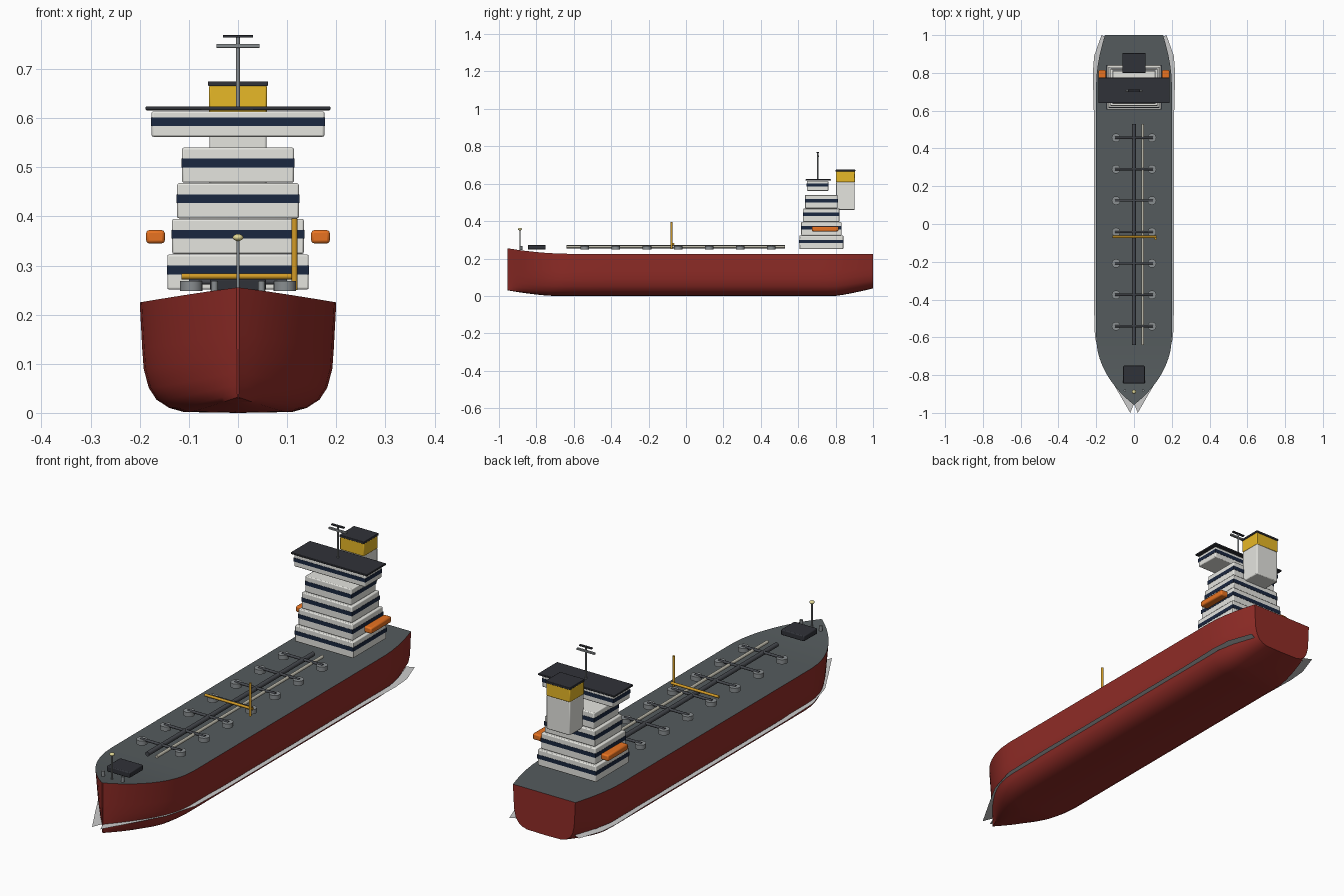
import bpy, bmesh
from math import radians, pi
from mathutils import Vector

if "Cube" in bpy.data.objects:
    bpy.data.objects.remove(bpy.data.objects["Cube"])


def mat(name, r, g, b):
    m = bpy.data.materials.new(name)
    m.diffuse_color = (r, g, b, 1)
    m.use_nodes = True
    m.node_tree.nodes["Principled BSDF"].inputs["Base Color"].default_value = m.diffuse_color
    return m


RED = mat("hull_red", .28, .025, .02)
DECK = mat("deck_grey", .09, .105, .11)
WHITE = mat("white", .78, .78, .74)
NAVY = mat("window_navy", .01, .02, .05)
DARK = mat("dark", .03, .032, .04)
ORANGE = mat("orange", .8, .17, .015)
YELLOW = mat("funnel_yellow", .8, .48, .02)
GOLD = mat("crane_gold", .65, .33, .02)
PIPE = mat("pipe_dark", .06, .065, .075)
PALE = mat("pipe_pale", .5, .48, .4)
STEEL = mat("steel", .25, .27, .28)
LAMP = mat("lamp", .75, .68, .3)


def finish(ob, name, material=None, angle=35):
    ob.name = name
    if material:
        ob.data.materials.append(material)
    bpy.ops.object.select_all(action='DESELECT')
    bpy.context.view_layer.objects.active = ob
    ob.select_set(True)
    bpy.ops.object.shade_smooth_by_angle(angle=radians(angle))
    return ob


def mesh_object(name, bm):
    me = bpy.data.meshes.new(name)
    bm.to_mesh(me)
    bm.free()
    ob = bpy.data.objects.new(name, me)
    bpy.context.collection.objects.link(ob)
    return ob


def box(name, x, y, z, material, bevel=.004):
    """Box from (min, max) ranges."""
    bpy.ops.mesh.primitive_cube_add(size=1, location=[sum(r) / 2 for r in (x, y, z)])
    ob = bpy.context.object
    ob.scale = [r[1] - r[0] for r in (x, y, z)]
    bpy.ops.object.transform_apply(location=False, rotation=False, scale=True)
    if bevel:
        b = ob.modifiers.new("bevel", 'BEVEL')
        b.width, b.segments = bevel, 2
    return finish(ob, name, material)


def rod(name, a, b, r, material, sides=12):
    """Cylinder between two points."""
    a, b = Vector(a), Vector(b)
    bpy.ops.mesh.primitive_cylinder_add(vertices=sides, radius=r, depth=(b - a).length,
                                        location=(a + b) / 2)
    ob = bpy.context.object
    ob.rotation_euler = (b - a).to_track_quat('Z', 'Y').to_euler()
    return finish(ob, name, material)


# Hull: one half section lofted along the length and mirrored
SECTION = [(0, 0), (.55, .008), (.7, .045), (.83, .12), (.91, .23), (.96, .4), (.975, .58), (1, 1)]


def station(y):
    t = max(0, (-.6 - y) / .355)
    s = max(0, (y - .75) / .25)
    w = .2 * max(.01, 1 - min(t, 1) ** 2) ** .9 - .046 * s ** 1.7
    top = .225 + .03 * t ** 2
    low = .03 * max(0, (-.7 - y) / .255) ** 1.5 + .04 * max(0, (y - .8) / .2) ** 1.2
    half = [(w * x * (1 - .3 * t * t * (1 - u)), y, low + u * (top - low)) for x, u in SECTION]
    return [(-x, y, z) for x, y, z in half[:0:-1]] + half


ys = [-.955 + .355 * (1 - (1 - i / 16) ** .7) * 1 for i in range(16)]
ys = sorted(-.6 - .355 * (i / 16) ** .7 for i in range(17)) + [-.4, 0, .4, .7, .75, .8, .85, .9, .95, 1]
bm = bmesh.new()
rings = [[bm.verts.new(p) for p in station(y)] for y in ys]
for a, b in zip(rings, rings[1:]):
    for i in range(len(a) - 1):
        bm.faces.new((a[i], a[i + 1], b[i + 1], b[i]))
    bm.faces.new((a[-1], a[0], b[0], b[-1])).material_index = 1
bm.faces.new(rings[0])
bm.faces.new(rings[-1][::-1])
bmesh.ops.recalc_face_normals(bm, faces=bm.faces)
hull = mesh_object("hull", bm)
hull.data.materials.append(RED)
hull.data.materials.append(DECK)
finish(hull, "hull", angle=40)

# Flat waterline strip round the hull: (outer x, y), (inner x, y)
STRIP = [((.02, -1), (0, -.95)), ((.095, -.87), (.06, -.85)), ((.165, -.745), (.13, -.73)),
         ((.207, -.6), (.18, -.6)), ((.213, -.4), (.19, -.4)), ((.213, .6), (.19, .6)),
         ((.218, .8), (.19, .8)), ((.211, .89), (.175, .88)), ((.172, 1), (.14, .985))]
bm = bmesh.new()
for side in (1, -1):
    pairs = [[bm.verts.new((side * x, y, .07)) for x, y in p] for p in STRIP]
    for (a, b), (c, d) in zip(pairs, pairs[1:]):
        f = bm.faces.new((a, c, d, b))
        f.normal_update()
        if f.normal.z < 0:
            f.normal_flip()
mesh_object("waterline_strip", bm)

# Accommodation block: four stepped tiers with window bands
for i in range(4):
    x, f, b, z = .144 - .01 * i, .606 + .01 * i, .841 - .01 * i, .251 + .0725 * i
    box(f"tier_{i + 1}", (-x, x), (f, b), (z, z + .0715), WHITE)
    e = .001
    box(f"tier_windows_{i + 1}", (-x - e, x + e), (f - e, b + e), (z + .031, z + .049), NAVY, 0)

# Bridge with wings and roof
box("bridge", (-.176, .176), (.646, .762), (.562, .614), WHITE)
box("bridge_windows", (-.177, .177), (.645, .763), (.584, .601), NAVY, 0)
box("bridge_roof", (-.188, .188), (.64, .775), (.616, .624), DARK, .002)

# Funnel
box("funnel_casing", (-.058, .058), (.803, .902), (.46, .61), WHITE)
box("funnel_band", (-.059, .059), (.802, .903), (.608, .667), YELLOW)
box("funnel_cap", (-.061, .061), (.8, .905), (.665, .675), DARK, .002)

# Radar mast
rod("radar_mast", (0, .705, .62), (0, .705, .767), .004, STEEL)
box("radar_lower", (-.044, .044), (.7, .71), (.743, .751), STEEL, .001)
box("radar_upper", (-.031, .031), (.699, .711), (.764, .769), DARK, .001)

# Lifeboats
for side, n in ((1, "right"), (-1, "left")):
    xs = sorted((side * .149, side * .187))
    box("lifeboat_" + n, xs, (.673, .815), (.345, .372), ORANGE, .006)

# Cargo pipes with cross lines and tank hatches
rod("main_pipe", (0, -.64, .263), (0, .53, .263), .01, PIPE)
rod("side_pipe", (.046, -.64, .263), (.046, .53, .263), .007, PALE)
for i in range(7):
    y = -.541 + .1662 * i
    rod(f"cross_pipe_{i}", (-.1, y, .267), (.1, y, .267), .006, PIPE)
    for side in (-1, 1):
        rod(f"tank_hatch_{i}", (side * .095, y, .248), (side * .095, y, .268), .023, STEEL, 16)

# Hose crane
rod("crane_post", (.115, -.078, .25), (.115, -.078, .396), .006, GOLD)
rod("crane_boom", (-.115, -.068, .278), (.12, -.068, .278), .006, GOLD)

# Bow fittings
box("windlass", (-.057, .057), (-.845, -.75), (.248, .273), DARK)
for side in (-1, 1):
    rod("bollard", (side * .048, -.882, .245), (side * .048, -.882, .268), .007, STEEL)
rod("fore_mast", (0, -.888, .24), (0, -.888, .357), .0035, STEEL)
bpy.ops.mesh.primitive_uv_sphere_add(segments=16, ring_count=8, radius=.011, location=(0, -.888, .357))
bpy.context.object.scale.z = .65
finish(bpy.context.object, "mast_lamp", LAMP)
